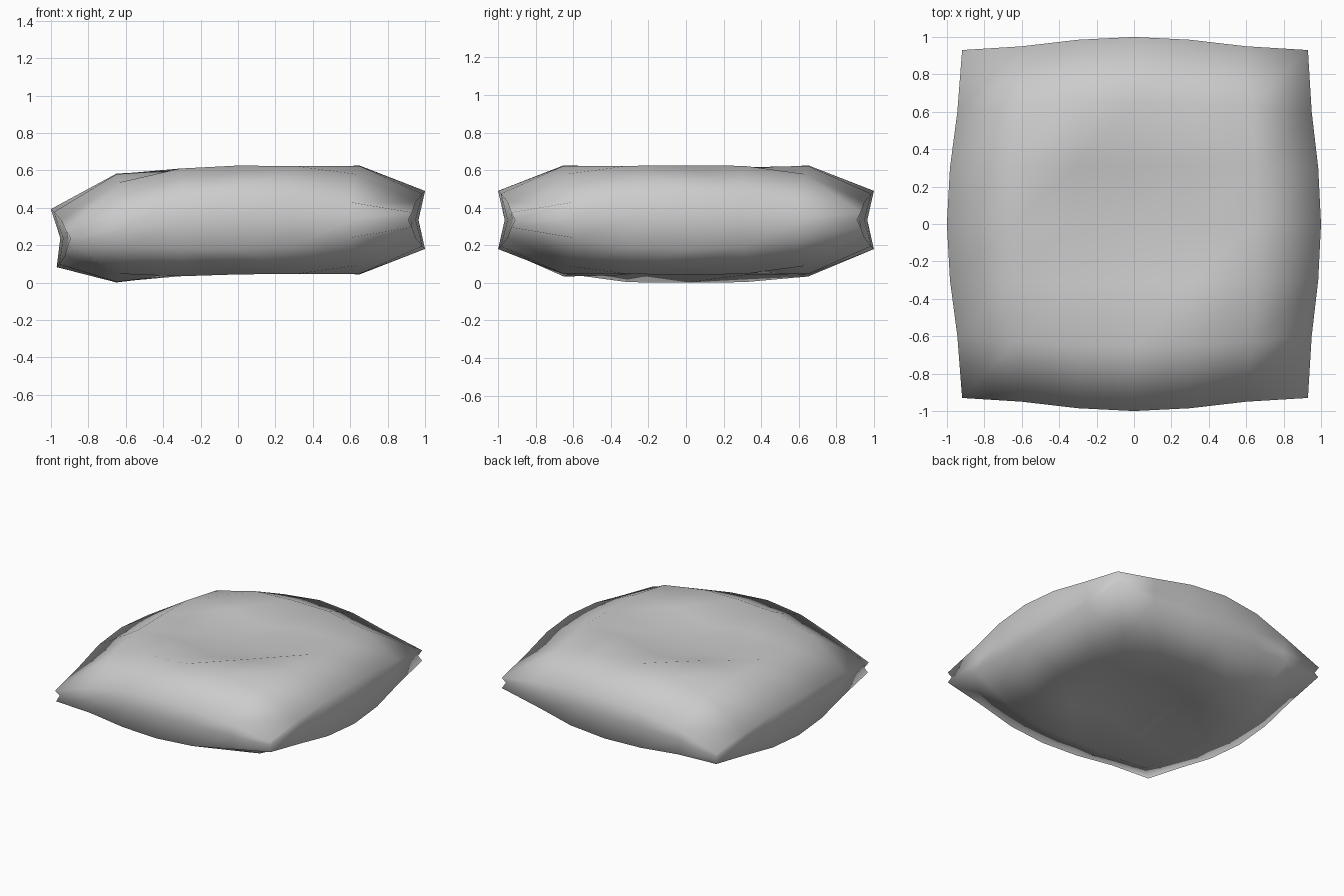
import bpy, bmesh

if "Cube" in bpy.data.objects:
    bpy.data.objects.remove(bpy.data.objects["Cube"])

MID = 0.335
# half thickness by grid ring, indexed [larger][smaller] of |i|, |j|
HALF = [[0.21], [0.215, 0.28], [0.291, 0.288, 0.245], [0.155, 0.14, 0.095, 0.04]]
# outward position by grid index, bowing in towards the corners
POS = [[0, 0, 0, 0], [0.31, 0.31, 0.31, 0.30], [0.65, 0.65, 0.63, 0.60], [1.0, 0.985, 0.95, 0.93]]
SEAM = [0.965, 0.95, 0.925, 0.91]
# one side of the cushion sags
SAG = {-3: 0.097, -2: 0.043, -1: 0.013}


def place(x, y, dz, i):
    if i == -3:
        x -= 0.1 * dz - 0.015
    return (x, y, MID + dz - SAG.get(i, 0))


def coord(i, j, table3=None):
    a, b = abs(i), abs(j)
    v = table3[b] if table3 and a == 3 else POS[a][b]
    return v if i >= 0 else -v


bm = bmesh.new()
R = range(-3, 4)
sheets = {}
for s in (1, -1):
    for i in R:
        for j in R:
            hi, lo = max(abs(i), abs(j)), min(abs(i), abs(j))
            sheets[s, i, j] = bm.verts.new(place(coord(i, j), coord(j, i), s * HALF[hi][lo], i))

# top and bottom sheets
for s in (1, -1):
    for i in range(-3, 3):
        for j in range(-3, 3):
            a, b, c, d = [sheets[s, i + u, j + v] for u, v in ((0, 0), (1, 0), (1, 1), (0, 1))]
            for tri in ((a, b, c), (a, c, d)):
                bm.faces.new(tri if s > 0 else tri[::-1])

# inset seam running round the edge between the sheets
loop = [(i, -3) for i in range(-3, 3)] + [(3, j) for j in range(-3, 3)]
loop += [(-i, -j) for i, j in loop]
seam = [bm.verts.new(place(coord(i, j, SEAM), coord(j, i, SEAM), 0, i)) for i, j in loop]
for k, (i, j) in enumerate(loop):
    n = (k + 1) % len(loop)
    p, q = loop[k], loop[n]
    bm.faces.new((seam[k], seam[n], sheets[(1,) + q], sheets[(1,) + p]))
    bm.faces.new((sheets[(-1,) + p], sheets[(-1,) + q], seam[n], seam[k]))

bmesh.ops.recalc_face_normals(bm, faces=bm.faces)
for f in bm.faces:
    f.smooth = True
mesh = bpy.data.meshes.new("cushion")
bm.to_mesh(mesh)
bm.free()
bpy.context.collection.objects.link(bpy.data.objects.new("cushion", mesh))
